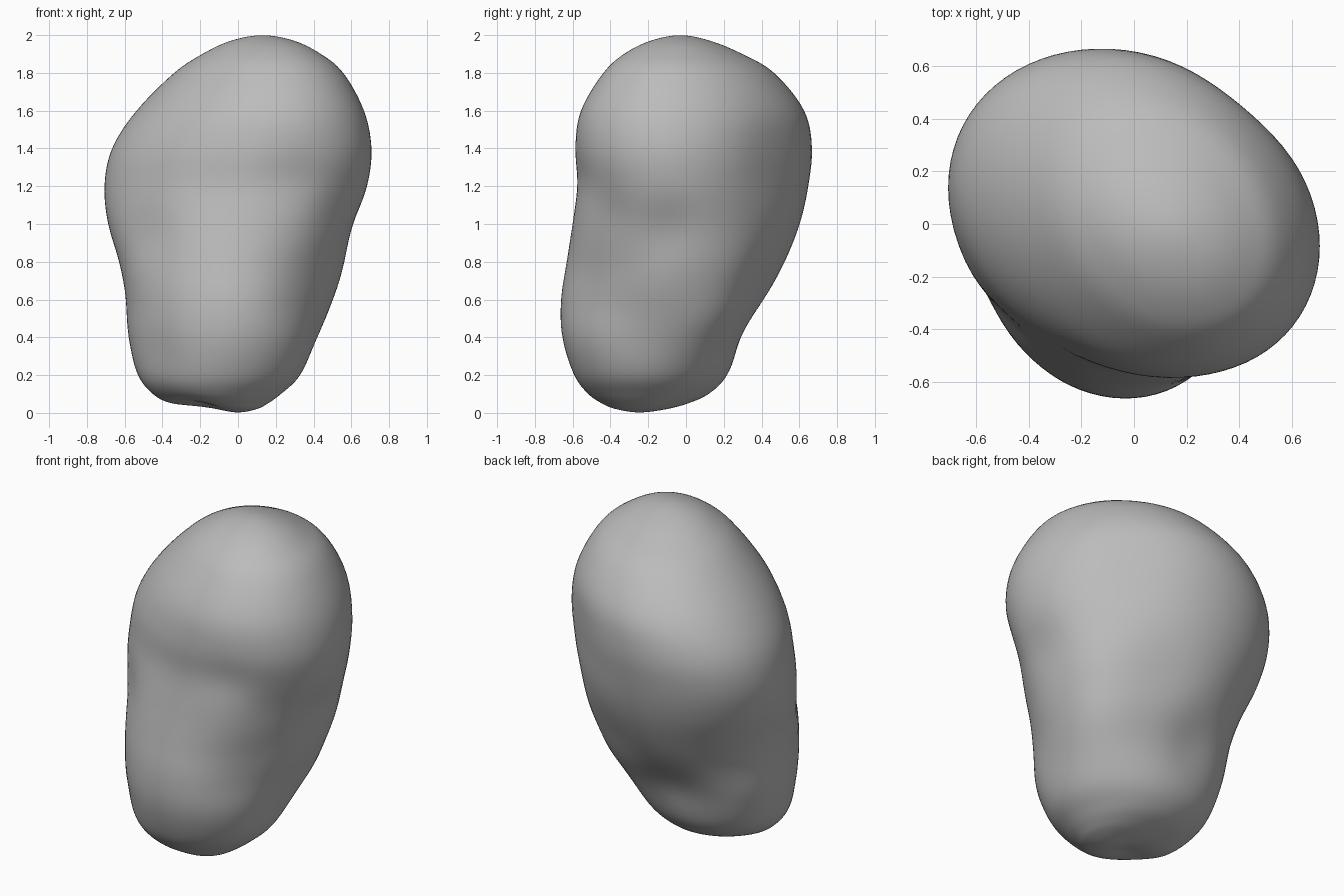
import bpy, bmesh, math
from mathutils import Vector

cube = bpy.data.objects.get("Cube")
if cube:
    bpy.data.objects.remove(cube, do_unlink=True)

SEGMENTS = 80   # vertices around each ring
STEPS = 7       # rings between neighbouring profile rows

# Profile rows: height, x min, x max, y min, y max, skew of the oval section
ROWS = [
    (0, -.01, -.01, -.25, -.25, 0),
    (.02, -.16, .1, -.38, -.1, 0),
    (.05, -.3, .16, -.45, .01, 0),
    (.1, -.43, .23, -.52, .12, -.03),
    (.2, -.525, .34, -.595, .22, -.05),
    (.4, -.565, .45, -.66, .31, -.06),
    (.6, -.585, .52, -.67, .43, -.06),
    (.8, -.63, .58, -.64, .53, -.08),
    (1, -.69, .64, -.605, .605, -.13),
    (1.2, -.71, .69, -.58, .65, -.18),
    (1.4, -.67, .71, -.59, .67, -.2),
    (1.6, -.54, .67, -.56, .63, -.2),
    (1.8, -.34, .56, -.44, .47, -.2),
    (1.9, -.19, .44, -.33, .3, -.2),
    (1.97, -.04, .3, -.19, .13, -.2),
    (2, .13, .13, -.03, -.03, -.2),
]

# Soft dents (negative) and swells (positive): centre, radius, amount
SWELLS = [
    ((.3, -.55, 1.25), .14, -.015),  # crease under the head
    ((.5, -.38, 1.08), .16, -.025),
    ((.6, -.1, .98), .16, -.035),
    ((.5, -.32, .85), .22, -.03),
    ((.42, -.25, .45), .2, -.03),    # groove beside the front lobe
    ((.3, -.42, .62), .26, -.065),
    ((-.5, -.4, .95), .16, -.03),    # shallow side groove
    ((.4, .45, 1.35), .25, -.025),   # flatter rear of the head
    ((.15, .45, .75), .2, -.02),     # hollow above the rear lip
    ((-.15, .32, .5), .18, -.035),
    ((-.5, .12, .4), .24, .045),     # rear lip
    ((.42, .2, .45), .2, .045),      # rear corner ridge
    ((.5, .25, .75), .2, .025),
    ((-.45, -.5, .3), .2, -.02),     # slimmer front corner
    ((-.2, -.3, .04), .12, -.03),    # notch between the base lobes
    ((-.36, -.2, .08), .13, .02),    # second base lobe
]


def catmull(p, q, r, s, t):
    """Smooth blend between rows q and r."""
    return [b + .5 * t * (c - a + t * (2 * a - 5 * b + 4 * c - d
            + t * (3 * (b - c) + d - a))) for a, b, c, d in zip(p, q, r, s)]


def mirrored(row):
    """Row continued through a pole, so that the end closes round."""
    z, x0, x1, y0, y1, skew = row
    return (z, x1, x0, y1, y0, skew)


def section_point(row, angle):
    z, x0, x1, y0, y1, skew = row
    cx, cy = (x0 + x1) / 2, (y0 + y1) / 2
    x = cx + (x1 - x0) / 2 * math.cos(angle)
    y = cy + (y1 - y0) / 2 * math.cos(angle - math.acos(skew))
    point = Vector((x, y, z))
    outward = (point - Vector((cx, cy, min(max(z, .4), 1.5)))).normalized()
    push = sum(amount * math.exp(-((point - Vector(c)).length / radius) ** 2)
               for c, radius, amount in SWELLS)
    return point + outward * push


# Body: a loft of skewed ovals
padded = [mirrored(ROWS[1])] + ROWS + [mirrored(ROWS[-2])]
sections = [catmull(*padded[i:i + 4], k / STEPS)
            for i in range(len(ROWS) - 1) for k in range(STEPS)][1:]

bm = bmesh.new()
rings = [[bm.verts.new(section_point(row, math.tau * j / SEGMENTS))
          for j in range(SEGMENTS)] for row in sections]
for low, high in zip(rings, rings[1:]):
    for j in range(SEGMENTS):
        n = (j + 1) % SEGMENTS
        bm.faces.new((low[j], low[n], high[n], high[j]))
for ring, row in ((rings[0], ROWS[0]), (rings[-1], ROWS[-1])):
    pole = bm.verts.new(section_point(row, 0))
    for j in range(SEGMENTS):
        bm.faces.new((ring[j], ring[(j + 1) % SEGMENTS], pole))
bmesh.ops.recalc_face_normals(bm, faces=bm.faces)
for face in bm.faces:
    face.smooth = True

mesh = bpy.data.meshes.new("blob_body")
bm.to_mesh(mesh)
bm.free()
body = bpy.data.objects.new("blob_body", mesh)
bpy.context.collection.objects.link(body)

# Light relaxing of the surface
relax = body.modifiers.new("relax", 'SMOOTH')
relax.factor = .5
relax.iterations = 10

# Plain grey
grey = bpy.data.materials.new("plain_grey")
grey.use_nodes = True
colour = (.5, .5, .5, 1)
grey.diffuse_color = colour
grey.node_tree.nodes["Principled BSDF"].inputs["Base Color"].default_value = colour
mesh.materials.append(grey)
